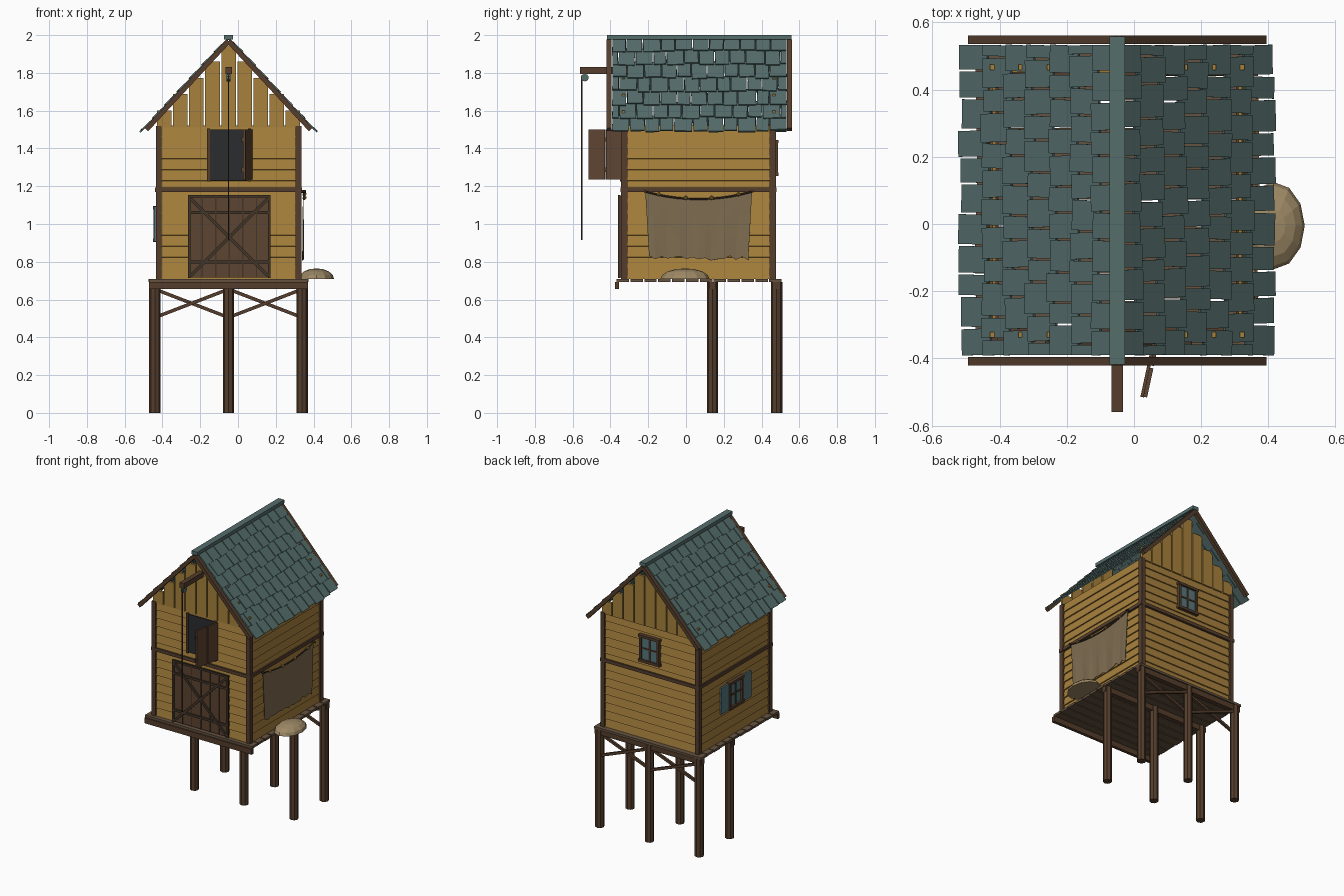
import bpy, bmesh, math, random
from mathutils import Matrix, Vector

if "Cube" in bpy.data.objects:
    bpy.data.objects.remove(bpy.data.objects["Cube"])
random.seed(4)

def material(name, r, g, b):
    m = bpy.data.materials.new(name)
    m.diffuse_color = (r, g, b, 1)
    m.use_nodes = True
    m.node_tree.nodes["Principled BSDF"].inputs["Base Color"].default_value = m.diffuse_color
    return m

OCHRE = material("ochre boards", 0.39, 0.22, 0.046)
TIMBER = material("dark timber", 0.09, 0.048, 0.026)
DOOR = material("door planks", 0.11, 0.058, 0.031)
STRAP = material("blackened trim", 0.055, 0.035, 0.022)
DECK = material("weathered deck", 0.13, 0.085, 0.05)
SLATE = material("teal slate", 0.09, 0.155, 0.148)
BLUE = material("blue green glass", 0.095, 0.185, 0.205)
NET = material("net brown", 0.21, 0.15, 0.08)
HEAP = material("heap tan", 0.34, 0.25, 0.13)
BLACK = material("dark opening", 0.024, 0.025, 0.028)

class Part:
    """Collects boxes, beams and rods into one object."""
    def __init__(self, name, mat):
        self.name, self.mat, self.bm = name, mat, bmesh.new()

    def box(self, c, size, rot=None):
        m = Matrix.Translation(c) @ (rot.to_4x4() if rot else Matrix()) @ Matrix.Diagonal((*size, 1))
        bmesh.ops.create_cube(self.bm, size=1, matrix=m)

    def beam(self, a, b, w, h):
        a, b = Vector(a), Vector(b)
        q = (b - a).to_track_quat('Z', 'Y').to_matrix()
        self.box((a + b) / 2, (w, h, (b - a).length), q)

    def rod(self, a, b, r, n=8):
        a, b = Vector(a), Vector(b)
        q = (b - a).to_track_quat('Z', 'Y').to_matrix().to_4x4()
        bmesh.ops.create_cone(self.bm, cap_ends=True, segments=n, radius1=r, radius2=r,
                              depth=(b - a).length, matrix=Matrix.Translation((a + b) / 2) @ q)

    def done(self):
        me = bpy.data.meshes.new(self.name)
        self.bm.to_mesh(me)
        self.bm.free()
        me.materials.append(self.mat)
        ob = bpy.data.objects.new(self.name, me)
        bpy.context.collection.objects.link(ob)
        return ob

CX, XL, XR, YF, YB = -0.05, -0.42, 0.32, -0.328, 0.46
CY = (YF + YB) / 2

# Stilts, cross braces and deck beams
p = Part("stilts", TIMBER)
for x in (-0.44, -0.05, 0.34):
    for y in (0.14, 0.48):
        p.rod((x, y, 0), (x, y, 0.693), 0.03)
p.done()
p = Part("cross_braces", TIMBER)
for x in (-0.44, -0.05):
    p.beam((x, 0.472, 0.505), (x + 0.39, 0.472, 0.655), 0.016, 0.018)
    p.beam((x, 0.488, 0.655), (x + 0.39, 0.488, 0.505), 0.016, 0.018)
p.done()
p = Part("deck_beams", TIMBER)
for y, w in ((-0.366, 0.022), (0.14, 0.035), (0.48, 0.035)):
    p.box((CX, y, 0.675), (0.84, w, 0.038))
p.done()
p = Part("deck_planks", DECK)
for i in range(12):
    p.box((CX + random.uniform(-.004, .004), -0.335 + i * 0.0735, 0.702), (0.84, 0.066, 0.016))
p.done()

# Lapped siding on four walls, lower edge of each board kicked out
p = Part("lap_siding", OCHRE)
tilt = 0.14
N = 14
step = 0.81 / N
for i in range(N):
    z = 0.71 + (i + 0.5) * step
    for s, y in ((-1, YF), (1, YB)):
        p.box((CX, y, z), (XR - XL, 0.011, step * 1.06), Matrix.Rotation(s * tilt, 3, 'X'))
    for s, x in ((-1, XL), (1, XR)):
        p.box((x, CY, z), (0.011, YB - YF, step * 1.06), Matrix.Rotation(-s * tilt, 3, 'Y'))
p.done()

# Upright gable boards, stepped under the roof with open gaps
p = Part("gable_boards", OCHRE)
for y in (YF - 0.002, YB + 0.006):
    for i in range(-4, 5):
        top = 1.945 - abs(i) * 0.086
        p.box((CX + i * 0.085, y, (1.51 + top) / 2), (0.077, 0.016, top - 1.51))
p.done()

# Corner posts and middle band
p = Part("corner_posts", TIMBER)
for x in (XL, XR):
    for y in (YF, YB):
        p.box((x, y, 1.115), (0.03, 0.034, 0.81))
p.done()
p = Part("middle_band", TIMBER)
for y in (YF, YB):
    p.box((CX, y, 1.182), (0.78, 0.036, 0.024))
for x in (XL, XR):
    p.box((x, CY, 1.182), (0.034, 0.81, 0.024))
p.done()

# Roof: shingle courses on both slopes
a, b = 0.46, 0.495
L = math.hypot(a, b)
rows, cols, y0, y1 = 7, 11, -0.393, 0.535
p = Part("roof_shingles", SLATE)
for s in (-1, 1):
    d = Vector((s * a, 0, -b)) / L
    n = Vector((s * b, 0, a)) / L
    base = Matrix((d, Vector((0, s, 0)), n)).transposed()
    for r in range(rows):
        end = L * (r + 1) / rows
        w = (y1 - y0) / cols
        edges = [y0] + [y0 + w * (k + (0.5 if r % 2 else 0)) + random.uniform(-.01, .01)
                        for k in range(0 if r % 2 else 1, cols)] + [y1]
        for e0, e1 in zip(edges, edges[1:]):
            e = end + random.uniform(-.012, .006)
            ln = 0.115 if r else e
            c = Vector((CX, (e0 + e1) / 2, 1.978)) + d * (e - ln / 2) + n * 0.006
            rot = base @ Matrix.Rotation(-0.07, 3, 'Y') @ Matrix.Rotation(random.uniform(-.035, .035), 3, 'Z')
            p.box(c, (ln, e1 - e0 - 0.006, 0.009), rot)
p.done()
p = Part("ridge_cap", SLATE)
p.box((CX, 0.07, 1.988), (0.046, 0.975, 0.024))
p.done()
p = Part("barge_boards", TIMBER)
for y in (-0.408, 0.548):
    for s in (-1, 1):
        p.beam((CX, y, 1.968), (CX + s * 0.435, y, 1.968 - 0.435 * b / a), 0.026, 0.026)
        p.bm.verts.ensure_lookup_table()
p.done()

# Big front door: planks, straps and cross
p = Part("door_planks", DOOR)
for i in range(6):
    p.box((-0.225 + i * 0.0715, -0.342, 0.932), (0.067, 0.016, 0.43))
p.done()
p = Part("door_trim", STRAP)
y = -0.354
for z in (0.80, 1.06):
    p.box((-0.046, y, z), (0.43, 0.01, 0.016))
for x in (-0.258, 0.166):
    p.box((x, y, 0.932), (0.014, 0.012, 0.435))
p.box((-0.046, y, 1.146), (0.438, 0.012, 0.014))
for s in (-1, 1):
    p.beam((-0.046 - s * 0.205, y - 0.002, 0.725), (-0.046 + s * 0.205, y - 0.002, 1.135), 0.01, 0.016)
for i in range(5):
    p.box((-0.189 + i * 0.0715, -0.346, 0.932), (0.006, 0.014, 0.43))
p.done()

# Loft hatch with open leaf
p = Part("loft_opening", BLACK)
p.box((-0.05, -0.338, 1.365), (0.2, 0.008, 0.27))
p.done()
p = Part("loft_frame", TIMBER)
for x in (-0.157, 0.06):
    p.box((x, -0.34, 1.365), (0.016, 0.018, 0.28))
p.done()
p = Part("loft_leaf", DOOR)
h, t = Vector((0.072, -0.335, 1.367)), Vector((0.033, -0.515, 1.367))
for f0, f1 in ((0, 0.48), (0.52, 1)):
    p.beam(h.lerp(t, f0), h.lerp(t, f1), 0.012, 0.265)
for z in (-0.08, 0.08):
    o = Vector((-0.009, 0, z))
    p.beam(h + o, t + o, 0.01, 0.022)
p.done()

# Hoist beam, pulley and rope
p = Part("hoist_beam", TIMBER)
p.box((CX, -0.43, 1.812), (0.034, 0.26, 0.036))
p.done()
p = Part("hoist_pulley", SLATE)
p.rod((CX - 0.01, -0.535, 1.775), (CX + 0.01, -0.535, 1.775), 0.02, 10)
p.done()
p = Part("hoist_rope", STRAP)
p.rod((CX, -0.553, 0.915), (CX, -0.553, 1.785), 0.004, 6)
p.done()

# Windows: local u runs along the wall, o points outward
def window(name, centre, u, o, shutters):
    c, u, o = Vector(centre), Vector(u), Vector(o)
    def add(part, du, dz, w, h, depth, lift=0):
        size = [abs(u[i]) * w + abs(o[i]) * depth for i in range(2)] + [h]
        part.box(c + u * du + o * lift + Vector((0, 0, dz)), size)
    g = Part(name + "_glass", BLUE)
    add(g, 0, 0, 0.13, 0.17, 0.008)
    g.done()
    f = Part(name + "_frame", TIMBER)
    for s in (-1, 1):
        add(f, s * 0.069, 0, 0.018, 0.19, 0.024, 0.004)
        add(f, 0, s * 0.087, 0.165, 0.018, 0.026, 0.005)
    add(f, 0, 0, 0.01, 0.17, 0.014, 0.003)
    add(f, 0, 0, 0.13, 0.01, 0.014, 0.003)
    f.done()
    if shutters:
        q = Part(name + "_shutters", BLUE)
        for s in (-1, 1):
            add(q, s * 0.125, 0, 0.085, 0.185, 0.012, 0.006)
        q.done()

window("back_window", (CX, YB + 0.012, 1.35), (1, 0, 0), (0, 1, 0), False)
window("left_window", (XL - 0.012, 0.07, 1.0), (0, 1, 0), (-1, 0, 0), True)

# Net hung on the right wall, sagging between two pegs
def sag(f):
    return 1.172 - 0.04 * 4 * f * (1 - f)
p = Part("hung_net", NET)
nu, nv = 16, 6
grid = []
for i in range(nu + 1):
    f = i / nu
    low = 0.818 + random.uniform(-.012, .016)
    col = []
    for j in range(nv + 1):
        v = j / nv
        y = 0.067 + (f - 0.5) * (0.565 - 0.04 * v)
        x = 0.345 + 0.004 * math.sin(i * 1.7) * v
        col.append(p.bm.verts.new((x, y, sag(f) * (1 - v) + low * v)))
    grid.append(col)
for i in range(nu):
    for j in range(nv):
        p.bm.faces.new((grid[i][j], grid[i][j + 1], grid[i + 1][j + 1], grid[i + 1][j]))
net = p.done()
mod = net.modifiers.new("thickness", 'SOLIDIFY')
mod.thickness, mod.offset = 0.003, 0
p = Part("net_rope", STRAP)
pts = [Vector((0.348, 0.067 + (k / 10 - 0.5) * 0.57, sag(k / 10))) for k in range(11)]
for q0, q1 in zip(pts, pts[1:]):
    p.rod(q0, q1, 0.005, 6)
for q in (pts[0], pts[-1]):
    p.rod((0.325, q.y, q.z), (0.36, q.y, q.z), 0.007, 6)
p.done()
p = Part("net_floats", OCHRE)
for f in (0.13, 0.38, 0.62, 0.87):
    bmesh.ops.create_icosphere(p.bm, subdivisions=1, radius=0.012,
        matrix=Matrix.Translation((0.352, 0.067 + (f - 0.5) * 0.57, sag(f) + 0.004)))
p.done()

# Heap of net beside the wall: faceted dome
p = Part("net_heap", HEAP)
bmesh.ops.create_uvsphere(p.bm, u_segments=12, v_segments=8, radius=1)
bmesh.ops.bisect_plane(p.bm, geom=p.bm.verts[:] + p.bm.edges[:] + p.bm.faces[:], dist=1e-4,
                       plane_co=(0, 0, 0), plane_no=(0, 0, -1), clear_outer=True)
bmesh.ops.holes_fill(p.bm, edges=p.bm.edges[:])
bmesh.ops.transform(p.bm, verts=p.bm.verts[:],
                    matrix=Matrix.Translation((0.415, -0.005, 0.71)) @ Matrix.Diagonal((0.093, 0.13, 0.055, 1)))
p.done()
